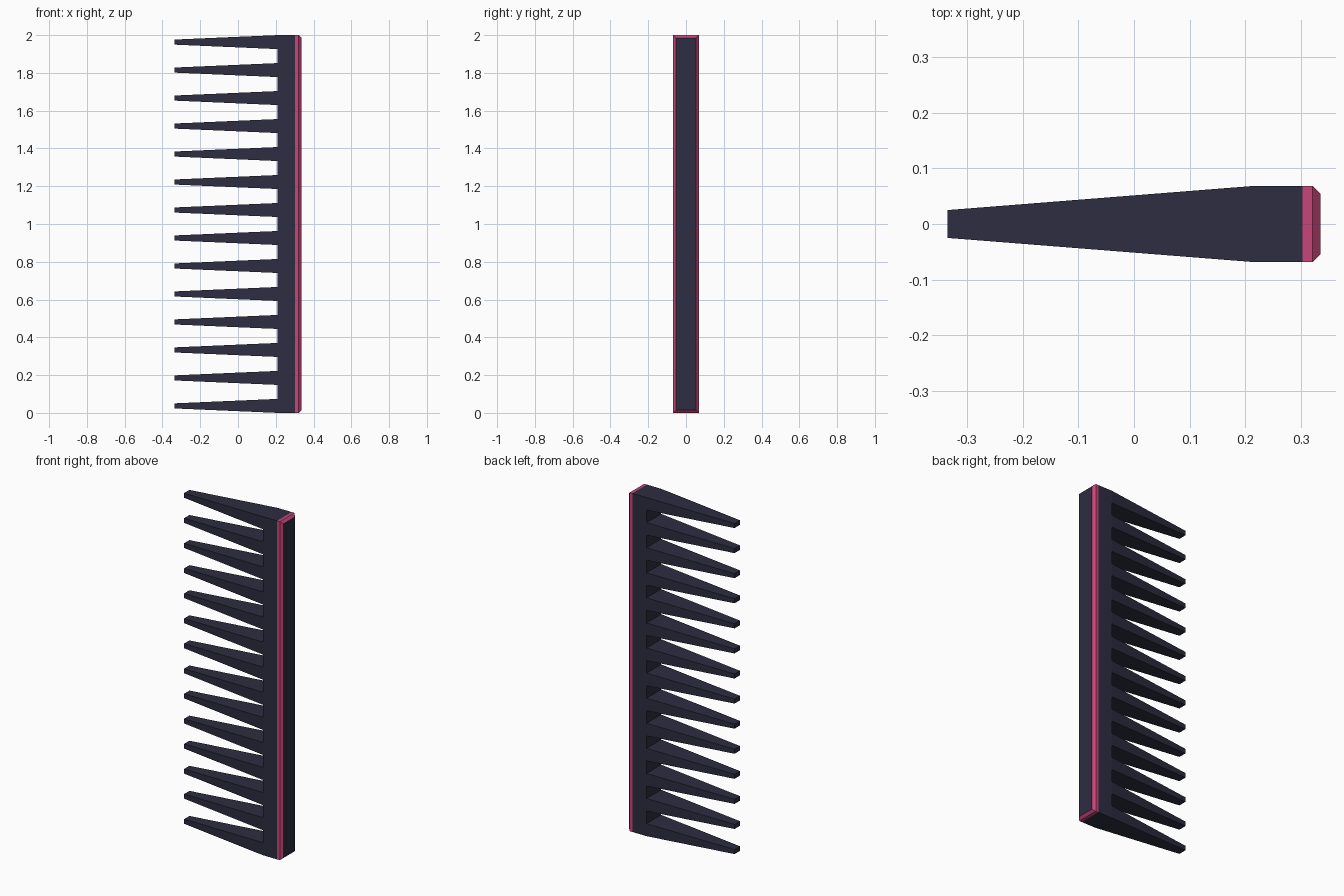
import bpy
import bmesh

cube = bpy.data.objects.get("Cube")
if cube:
    bpy.data.objects.remove(cube, do_unlink=True)


def make_material(name, rgb):
    mat = bpy.data.materials.new(name)
    mat.use_nodes = True
    mat.diffuse_color = (*rgb, 1)
    mat.node_tree.nodes["Principled BSDF"].inputs["Base Color"].default_value = (*rgb, 1)
    return mat


navy = make_material("dark navy", (0.026, 0.026, 0.052))
pink = make_material("pink", (0.58, 0.06, 0.19))

TEETH = 14
UNIT = 2 / (2 * TEETH - 1)      # tooth root height, equal to the gap height
TIP_X, ROOT_X, BAND_X, CHAMFER_X, BACK_X = -0.335, 0.21, 0.303, 0.321, 0.335
HALF_Y = 0.068


def loft(name, sections, mats, cap_start=True, cap_end=True):
    """Join rectangular sections (x, half y, half z, material) along x."""
    bm = bmesh.new()
    rings = [[bm.verts.new((x, sy * hy, sz * hz))
              for sy, sz in ((-1, -1), (1, -1), (1, 1), (-1, 1))]
             for x, hy, hz, _ in sections]
    for a, b, section in zip(rings, rings[1:], sections):
        for i in range(4):
            j = (i + 1) % 4
            face = bm.faces.new((a[i], a[j], b[j], b[i]))
            face.material_index = section[3]
    if cap_start:
        bm.faces.new(rings[0][::-1])
    if cap_end:
        bm.faces.new(rings[-1])
    # outward winding
    bmesh.ops.recalc_face_normals(bm, faces=bm.faces)
    mesh = bpy.data.meshes.new(name)
    bm.to_mesh(mesh)
    bm.free()
    for mat in mats:
        mesh.materials.append(mat)
    obj = bpy.data.objects.new(name, mesh)
    bpy.context.collection.objects.link(obj)
    return obj


# Spine with a pink band and chamfer around a dark back face
spine = loft("spine", [
    (ROOT_X, HALF_Y, 1, 0),
    (BAND_X, HALF_Y, 1, 1),
    (CHAMFER_X, HALF_Y, 1, 1),
    (BACK_X, HALF_Y - 0.014, 1 - 0.014, 0),
], [navy, pink])
spine.location.z = 1

# Tapered teeth, repeated up the spine
teeth = loft("teeth", [
    (TIP_X, 0.025, 0.0135, 0),
    (ROOT_X, HALF_Y, UNIT / 2, 0),
], [navy], cap_end=False)
teeth.location.z = UNIT / 2
array = teeth.modifiers.new("repeat", 'ARRAY')
array.count = TEETH
array.use_relative_offset = False
array.use_constant_offset = True
array.constant_offset_displace = (0, 0, 2 * UNIT)
